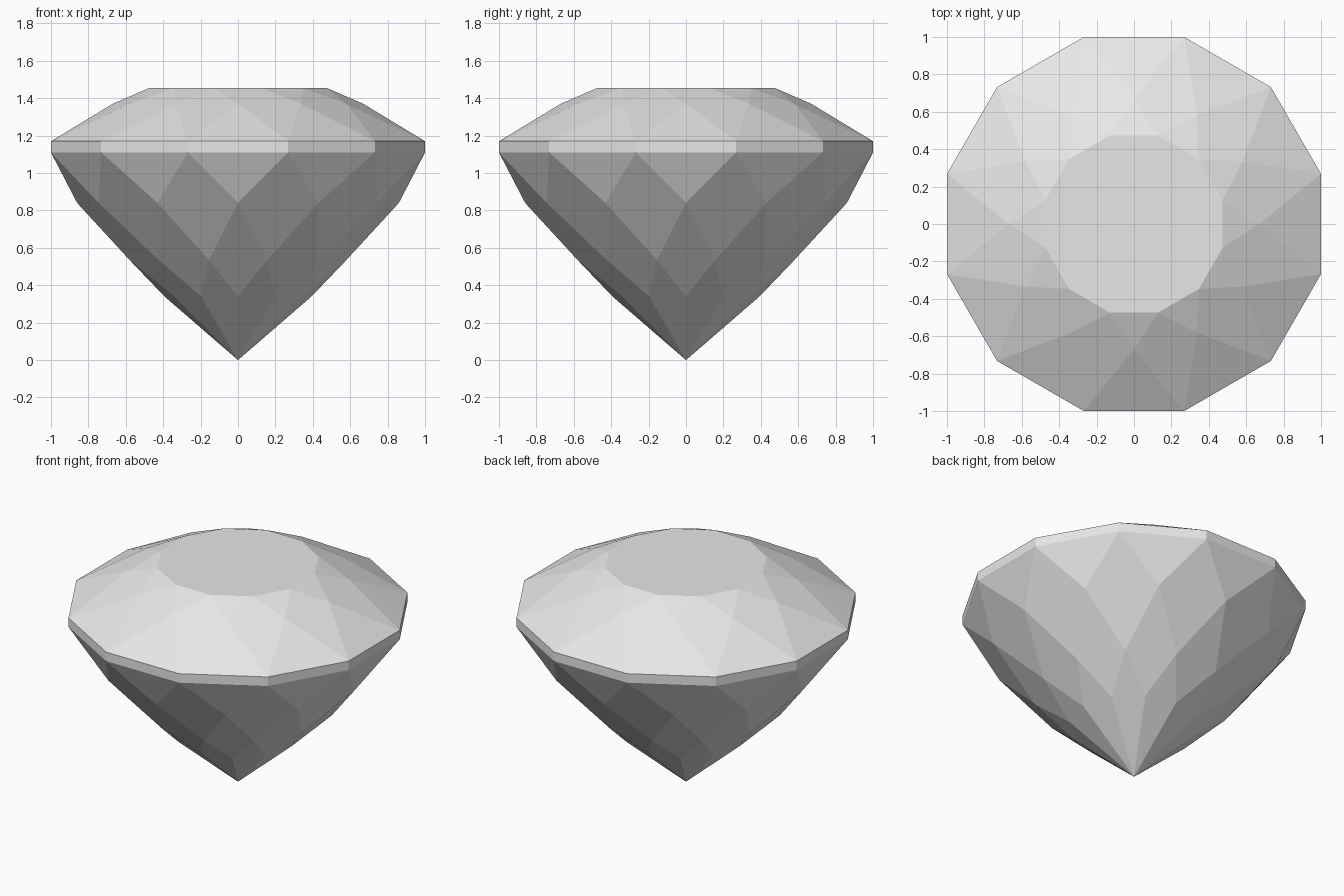
import bpy
import bmesh
from math import cos, sin, radians

SIDES = 12
STEP = 360 / SIDES

if "Cube" in bpy.data.objects:
    bpy.data.objects.remove(bpy.data.objects["Cube"], do_unlink=True)

# Single stone colour
stone = bpy.data.materials.new("pale_grey_stone")
stone.use_nodes = True
colour = (0.8, 0.8, 0.8, 1)
stone.diffuse_color = colour
stone.node_tree.nodes["Principled BSDF"].inputs["Base Color"].default_value = colour

bm = bmesh.new()


def ring(radius, z, offset):
    """Ring of corners; offset is in steps, so 0.5 lies between whole steps."""
    angles = [radians((i + offset) * STEP) for i in range(SIDES)]
    return [bm.verts.new((radius * cos(a), radius * sin(a), z)) for a in angles]


# Corner rings from the flat table down to the point
table = ring(0.491, 1.455, 0.5)
star = ring(0.67, 1.37, 0)
girdle_top = ring(1.0353, 1.17, 0.5)
girdle_low = ring(1.0353, 1.11, 0.5)
upper_pavilion = ring(0.86, 0.84, 0)
middle_pavilion = ring(0.6, 0.535, 0.5)
lower_pavilion = ring(0.393, 0.34, 0)
point = bm.verts.new((0, 0, 0))

bm.faces.new(table)
for i in range(SIDES):
    p, n = i - 1, (i + 1) % SIDES
    # Crown: star triangles, main kites, girdle triangles
    bm.faces.new((star[i], table[i], table[p]))
    bm.faces.new((girdle_top[i], star[n], table[i], star[i]))
    bm.faces.new((girdle_top[p], girdle_top[i], star[i]))
    # Girdle band
    bm.faces.new((girdle_low[p], girdle_low[i], girdle_top[i], girdle_top[p]))
    # Pavilion: girdle triangles, then three tiers of kites
    bm.faces.new((girdle_low[i], girdle_low[p], upper_pavilion[i]))
    bm.faces.new((girdle_low[i], upper_pavilion[i], middle_pavilion[i], upper_pavilion[n]))
    bm.faces.new((upper_pavilion[i], middle_pavilion[p], lower_pavilion[i], middle_pavilion[i]))
    bm.faces.new((middle_pavilion[i], lower_pavilion[i], point, lower_pavilion[n]))

bmesh.ops.recalc_face_normals(bm, faces=bm.faces)
mesh = bpy.data.meshes.new("cut_gem")
bm.to_mesh(mesh)
bm.free()
mesh.materials.append(stone)
gem = bpy.data.objects.new("cut_gem", mesh)
bpy.context.collection.objects.link(gem)
